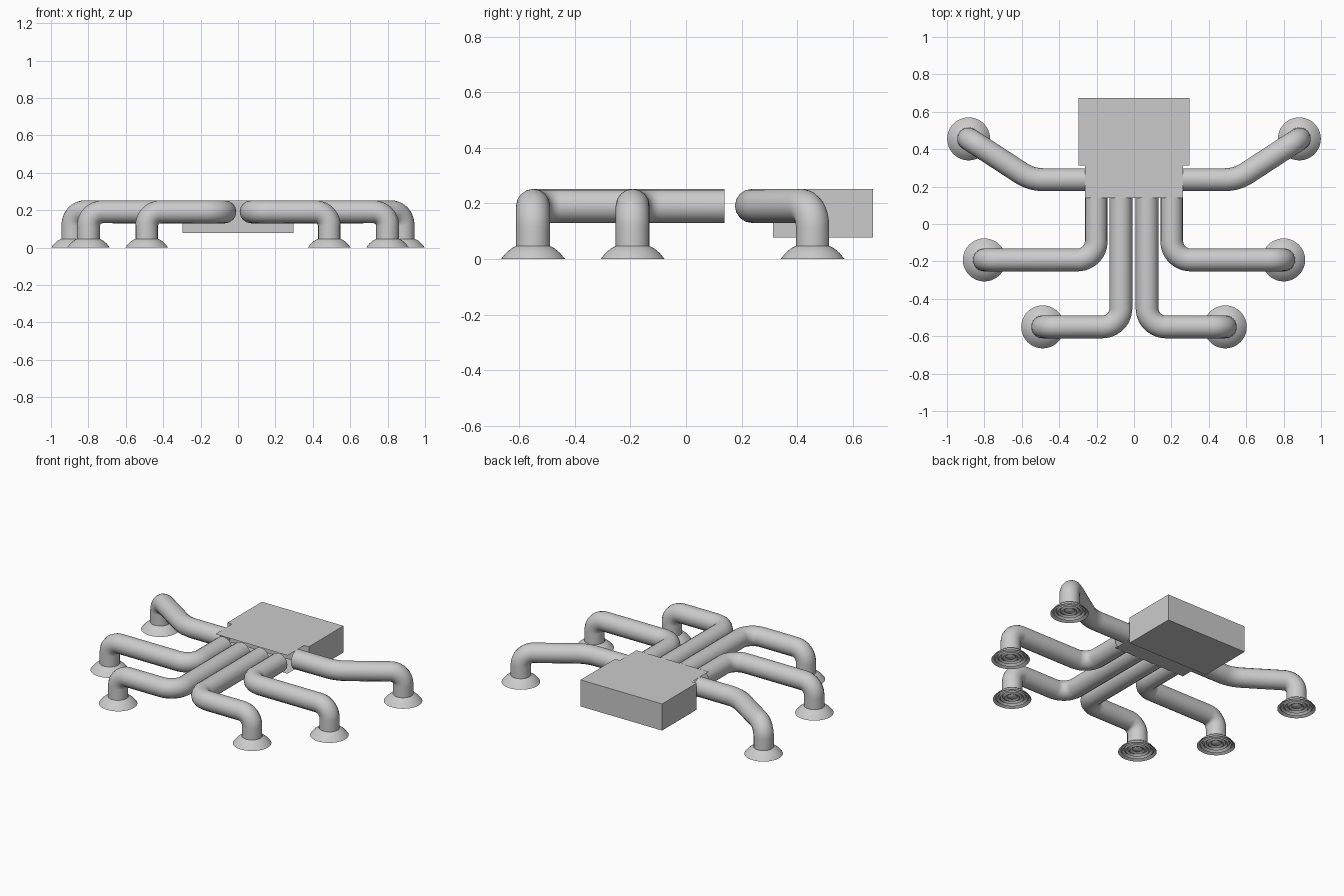
import bpy, bmesh, math
from mathutils import Vector

if "Cube" in bpy.data.objects:
    bpy.data.objects.remove(bpy.data.objects["Cube"])

R, PIPE_Z = 0.061, 0.191


def finish(name, mesh, smooth=True, mirror=True):
    ob = bpy.data.objects.new(name, mesh)
    bpy.context.collection.objects.link(ob)
    if mirror:
        ob.modifiers.new("mirror", 'MIRROR').use_axis[0] = True
    if smooth:
        bpy.ops.object.select_all(action='DESELECT')
        ob.select_set(True)
        bpy.context.view_layer.objects.active = ob
        bpy.ops.object.shade_smooth_by_angle(angle=math.radians(35))
    return ob


def box(name, lo, hi, open_sides=False):
    bm = bmesh.new()
    bmesh.ops.create_cube(bm, size=1)
    for v in bm.verts:
        v.co = Vector([lo[i] + (v.co[i] + 0.5) * (hi[i] - lo[i]) for i in range(3)])
    if open_sides:
        sides = [f for f in bm.faces if abs(f.normal.z) < 0.5]
        bmesh.ops.delete(bm, geom=sides, context='FACES')
    me = bpy.data.meshes.new(name)
    bm.to_mesh(me)
    bm.free()
    finish(name, me, smooth=False, mirror=False)


def rounded_path(corners, radii, steps=12):
    """Replace each inner corner with an arc of the given radius."""
    pts = [Vector(c) for c in corners]
    out = [pts[0]]
    for a, b, c, r in zip(pts, pts[1:], pts[2:], radii):
        u, w = (a - b).normalized(), (c - b).normalized()
        half = u.angle(w) / 2
        center = b + (u + w).normalized() * (r / math.sin(half))
        s = b + u * (r / math.tan(half)) - center
        e = b + w * (r / math.tan(half)) - center
        sweep = s.angle(e)
        for i in range(steps + 1):
            t = i / steps
            out.append(center + (s * math.sin((1 - t) * sweep)
                                 + e * math.sin(t * sweep)) / math.sin(sweep))
    return out + [pts[-1]]


def pipe(name, corners, radii):
    cu = bpy.data.curves.new(name, 'CURVE')
    cu.dimensions = '3D'
    cu.bevel_depth, cu.bevel_resolution = R, 6
    cu.use_fill_caps = True
    path = rounded_path(corners, radii)
    sp = cu.splines.new('POLY')
    sp.points.add(len(path) - 1)
    for p, co in zip(sp.points, path):
        p.co = (*co, 1)
    tmp = bpy.data.objects.new("tmp", cu)
    bpy.context.collection.objects.link(tmp)
    bpy.context.view_layer.update()
    me = bpy.data.meshes.new_from_object(
        tmp.evaluated_get(bpy.context.evaluated_depsgraph_get()))
    bpy.data.objects.remove(tmp)
    finish(name, me)


def suction_foot(name, x, y):
    # Lathed cup: domed top, ribbed hollow underside
    prof = [(R, 0.047), (0.078, 0.038), (0.097, 0.022), (0.115, 0),
            (0.098, 0.010), (0.092, 0.004), (0.080, 0.016), (0.070, 0.008),
            (0.058, 0.018), (0.045, 0.010), (0.030, 0.018), (0.018, 0.010), (0, 0.010)]
    bm = bmesh.new()
    vs = [bm.verts.new((r, 0, z)) for r, z in prof]
    es = [bm.edges.new(p) for p in zip(vs, vs[1:])]
    bmesh.ops.spin(bm, geom=vs + es, cent=(0, 0, 0), axis=(0, 0, 1),
                   angle=2 * math.pi, steps=40)
    bmesh.ops.remove_doubles(bm, verts=bm.verts, dist=1e-5)
    bmesh.ops.translate(bm, verts=bm.verts, vec=(x, y, 0))
    bmesh.ops.recalc_face_normals(bm, faces=bm.faces)
    me = bpy.data.meshes.new(name)
    bm.to_mesh(me)
    bm.free()
    finish(name, me)


# Main housing and the open-sided collar the pipes plug into
box("housing", (-0.297, 0.313, 0.077), (0.297, 0.673, 0.252))
box("pipe_collar", (-0.263, 0.14, 0.132), (0.263, 0.313, 0.252), open_sides=True)

# Arms: plan corners, then the bend radii; each drops into a foot at its end
arms = {
    "front": ([(0.07, 0.138), (0.07, -0.55), (0.488, -0.55)], [0.10]),
    "middle": ([(0.202, 0.138), (0.202, -0.192), (0.80, -0.192)], [0.10]),
    "back": ([(0.262, 0.237), (0.55, 0.237), (0.884, 0.455)], [0.22]),
}
for name, (plan, radii) in arms.items():
    ex, ey = plan[-1]
    corners = [(x, y, PIPE_Z) for x, y in plan] + [(ex, ey, 0.035)]
    pipe(name + "_pipe", corners, radii + [0.075])
    suction_foot(name + "_foot", ex, ey)
